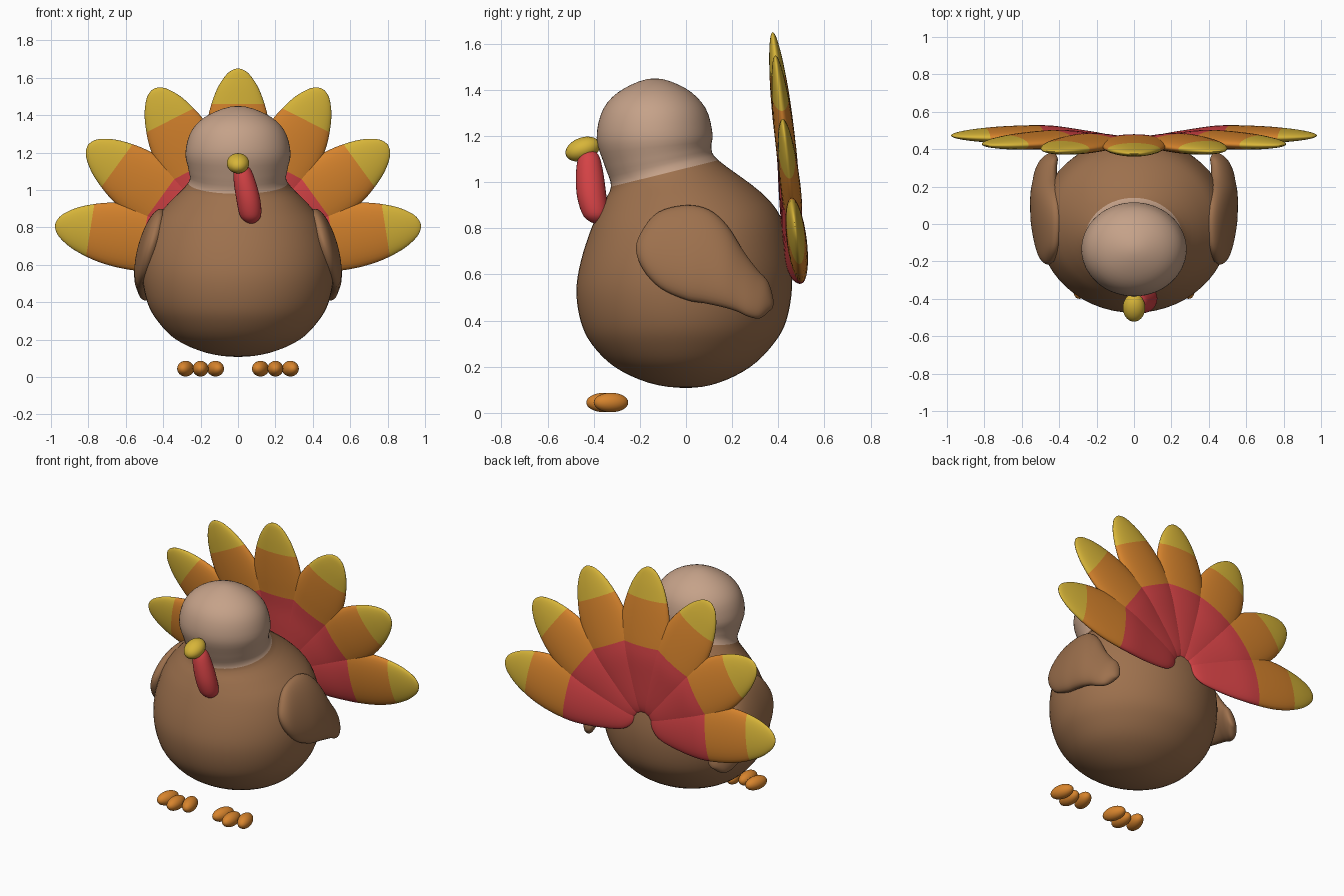
import bpy
import bmesh
import math
from mathutils import Vector

default = bpy.data.objects.get("Cube")
if default:
    bpy.data.objects.remove(default, do_unlink=True)


def material(name, r, g, b):
    mat = bpy.data.materials.new(name)
    mat.use_nodes = True
    mat.diffuse_color = (r, g, b, 1)
    bsdf = mat.node_tree.nodes["Principled BSDF"]
    bsdf.inputs["Base Color"].default_value = (r, g, b, 1)
    bsdf.inputs["Roughness"].default_value = 0.6
    return mat


brown = material("brown", 0.34, 0.165, 0.075)
tan = material("tan", 0.56, 0.36, 0.25)
yellow = material("yellow", 0.68, 0.46, 0.04)
orange = material("orange", 0.68, 0.23, 0.026)
red = material("red", 0.66, 0.055, 0.06)


def finish(name, bm, mats):
    bmesh.ops.recalc_face_normals(bm, faces=bm.faces)
    mesh = bpy.data.meshes.new(name)
    bm.to_mesh(mesh)
    bm.free()
    for mat in mats:
        mesh.materials.append(mat)
    mesh.shade_smooth()
    obj = bpy.data.objects.new(name, mesh)
    bpy.context.scene.collection.objects.link(obj)
    return obj


def spline(a, b, c, d, t):
    return 0.5 * (2 * b + (c - a) * t + (2 * a - 5 * b + 4 * c - d) * t ** 2
                  + (3 * b - a - 3 * c + d) * t ** 3)


def loft(name, rings, bands, sides=40, steps=4):
    """Smooth loft through ellipses (centre, half axis, half axis), closed at both poles.
    bands lists (first ring, material)."""
    def beyond(ring):
        return (ring[0], -ring[1], -ring[2])
    keys = [beyond(rings[1])] + rings + [beyond(rings[-2])]
    bm = bmesh.new()
    loops, slots = [], []
    count = len(rings) - 1
    for i in range(count):
        slot = sum(1 for start, _ in bands if start <= i) - 1
        for s in range(steps + (i == count - 1)):
            c, u, v = (spline(*[keys[i + k][j] for k in range(4)], s / steps)
                       for j in range(3))
            loops.append([bm.verts.new(c + u * math.cos(a) + v * math.sin(a))
                          for a in (math.tau * k / sides for k in range(sides))])
            slots.append(slot)
    for lower, upper, slot in zip(loops, loops[1:], slots):
        for k in range(sides):
            n = (k + 1) % sides
            bm.faces.new((lower[k], lower[n], upper[n], upper[k])).material_index = slot
    bmesh.ops.remove_doubles(bm, verts=bm.verts, dist=0.0002)
    return finish(name, bm, [mat for _, mat in bands])


def ellipsoid(name, centre, radii, mat, rotation=(0, 0, 0)):
    bm = bmesh.new()
    bmesh.ops.create_uvsphere(bm, u_segments=28, v_segments=16, radius=1)
    bmesh.ops.scale(bm, vec=radii, verts=bm.verts)
    obj = finish(name, bm, [mat])
    obj.location, obj.rotation_euler = centre, rotation
    return obj


def side_rings(profile, bend=lambda y, z: 0):
    """Rings spanning two side-profile points, with a half width along x."""
    rings = []
    for y1, z1, y2, z2, width in profile:
        p = Vector((bend(y1, z1), y1, z1))
        q = Vector((bend(y2, z2), y2, z2))
        rings.append(((p + q) / 2, Vector((width, 0, 0)), (q - p) / 2))
    return rings


# Body and head in one skin: front y, z, back y, z, half width
body = [(0, .108, 0, .108, 0), (-.16, .13, .14, .13, .17), (-.31, .2, .28, .2, .33),
        (-.41, .3, .38, .3, .43), (-.457, .4, .435, .4, .485),
        (-.475, .53, .46, .55, .512), (-.455, .66, .45, .7, .503),
        (-.41, .8, .41, .85, .455), (-.365, .9, .32, .96, .37),
        (-.325, .98, .14, 1.095, .265), (-.352, 1.07, .11, 1.15, .265),
        (-.387, 1.19, .115, 1.21, .281), (-.357, 1.32, .085, 1.32, .247),
        (-.27, 1.405, 0, 1.405, .152), (-.135, 1.45, -.135, 1.45, 0)]
loft("body_and_head", side_rings(body), [(0, brown), (9, tan)], sides=56)

# Wings: top y, z, bottom y, z, half thickness
wing = [(-.217, .71, -.217, .71, 0), (-.19, .79, -.185, .62, .035),
        (-.12, .87, -.11, .54, .055), (0, .9, 0, .49, .07), (.1, .88, .08, .475, .07),
        (.18, .81, .16, .458, .065), (.25, .7, .22, .44, .055), (.31, .62, .27, .417, .05),
        (.355, .57, .32, .41, .043), (.377, .5, .36, .44, .025), (.377, .46, .377, .46, 0)]
for side, label in ((1, "left"), (-1, "right")):
    def bend(y, z):
        return side * (.463 - .25 * (z - .7) - max(0, y - .1) ** 2)
    loft(label + "_wing", side_rings(wing, bend), [(0, brown)])

# Tail feathers: distance from the hub, half width
feather = [(.06, 0), (.085, .06), (.15, .105), (.3, .147), (.42, .168), (.51, .175),
           (.62, .174), (.72, .162), (.8, .142), (.88, .112), (.94, .076),
           (.975, .042), (.99, 0)]
HUB = .66
for n in range(-3, 4):
    angle = math.radians(27 * n)
    s, c = math.sin(angle), math.cos(angle)
    rings = []
    for r, w in feather:
        z = HUB + r * c
        y = .485 - .115 * (z - .7) - .05 * max(0, 1 - r / .45)
        rings.append((Vector((r * s, y, z)), w * Vector((c, .115 * s, -s)),
                      Vector((0, .25 * w, 0))))
    loft("tail_feather_%d" % (n + 4), rings, [(0, red), (5, orange), (8, yellow)], sides=32)

# Beak and hanging wattle
ellipsoid("beak", (0, -.447, 1.143), (.06, .078, .05), yellow, (math.radians(20), 0, 0))
wattle = [(.02, -.42, 1.14, 0), (.022, -.42, 1.12, .04), (.035, -.418, 1.05, .058),
          (.055, -.41, .95, .064), (.066, -.395, .87, .058), (.069, -.39, .835, .036),
          (.07, -.388, .82, 0)]
loft("wattle", [(Vector((x, y, z)), Vector((r, 0, 0)), Vector((0, r, 0)))
                for x, y, z, r in wattle], [(0, red)], sides=28)

# Feet, three toes each
for side, label in ((1, "left"), (-1, "right")):
    for k in (-1, 0, 1):
        ellipsoid("%s_toe_%d" % (label, k + 2),
                  (side * (.2 + .08 * k), -.355 + .03 * abs(k), .045),
                  (.042, .077, .042), orange, (0, 0, side * k * math.radians(15)))
